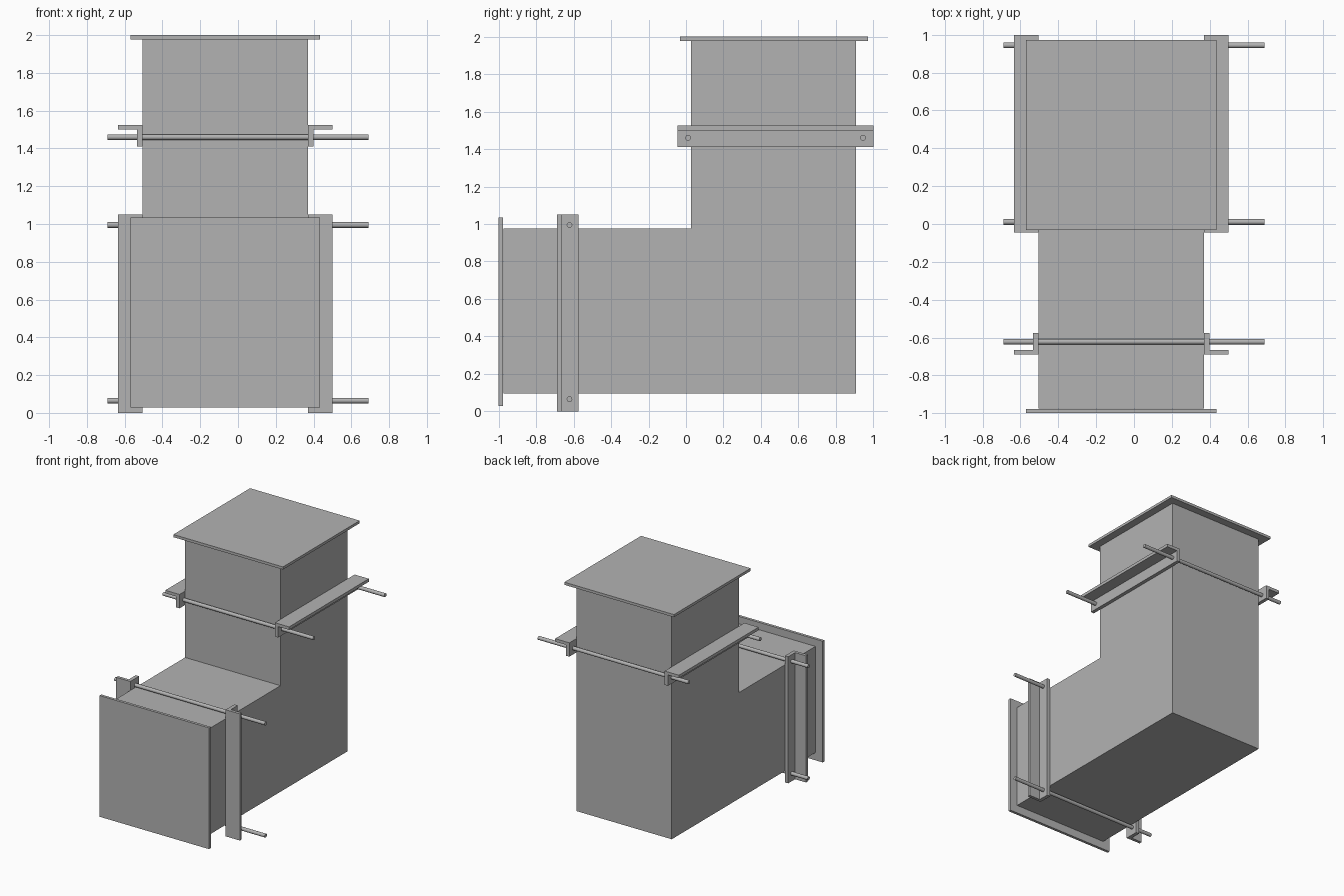
import bpy
import bmesh
from math import radians
from mathutils import Matrix, Vector

cube = bpy.data.objects.get("Cube")
if cube:
    bpy.data.objects.remove(cube, do_unlink=True)

# Single sheet metal colour
metal = bpy.data.materials.new("grey_metal")
metal.use_nodes = True
metal.diffuse_color = (0.45, 0.45, 0.45, 1)
metal.node_tree.nodes["Principled BSDF"].inputs["Base Color"].default_value = metal.diffuse_color

MID = -0.0675            # duct centre line in x
HALF = 0.4375            # half the duct width
FLANGE = 0.5025          # half the flange width
LEG = 0.03               # thickness of the angle bar leg on the duct
ROD_END = 0.69


def finish(name, bm):
    bmesh.ops.recalc_face_normals(bm, faces=bm.faces)
    mesh = bpy.data.meshes.new(name)
    bm.to_mesh(mesh)
    bm.free()
    mesh.materials.append(metal)
    obj = bpy.data.objects.new(name, mesh)
    bpy.context.collection.objects.link(obj)
    return obj


def prism(name, points, direction):
    """Extrude a closed outline along a direction."""
    bm = bmesh.new()
    face = bm.faces.new([bm.verts.new(p) for p in points])
    result = bmesh.ops.extrude_face_region(bm, geom=[face], use_keep_orig=True)
    verts = [v for v in result["geom"] if isinstance(v, bmesh.types.BMVert)]
    bmesh.ops.translate(bm, verts=verts, vec=Vector(direction))
    return finish(name, bm)


def rod(name, y, z):
    bm = bmesh.new()
    turn = Matrix.Translation((0, y, z)) @ Matrix.Rotation(radians(90), 4, "Y")
    bmesh.ops.create_cone(bm, cap_ends=True, segments=24, radius1=0.015,
                          radius2=0.015, depth=2 * ROD_END, matrix=turn)
    obj = finish(name, bm)
    bpy.ops.object.select_all(action="DESELECT")
    obj.select_set(True)
    bpy.context.view_layer.objects.active = obj
    bpy.ops.object.shade_smooth_by_angle(angle=radians(35))


# Elbow duct
elbow = [(-0.975, 0.095), (0.908, 0.095), (0.908, 1.98),
         (0.028, 1.98), (0.028, 0.975), (-0.975, 0.975)]
prism("elbow_duct", [(MID - HALF, y, z) for y, z in elbow], (2 * HALF, 0, 0))

# End flanges
corners = [(-1, -1), (1, -1), (1, 1), (-1, 1)]
prism("front_flange", [(MID + FLANGE * a, -1, 0.532 + FLANGE * b) for a, b in corners],
      (0, 0.023, 0))
prism("top_flange", [(MID + FLANGE * a, 0.47 + FLANGE * b, 1.978) for a, b in corners],
      (0, 0, 0.022))

# Angle bars on both sides: outline is (distance from duct, distance from outer face)
angle = [(0, 0), (0.13, 0), (0.13, 0.025), (LEG, 0.025), (LEG, 0.115), (0, 0.115)]
for side, sign in (("left", 1), ("right", -1)):
    wall = MID + sign * HALF
    prism("upper_angle_bar_" + side,
          [(wall + sign * u, -0.045, 1.525 - v) for u, v in angle], (0, 1.045, 0))
    prism("front_angle_bar_" + side,
          [(wall + sign * u, -0.69 + v, 0) for u, v in angle], (0, 0, 1.05))

# Clamping rods
rod("upper_rod_front", 0.011, 1.46)
rod("upper_rod_back", 0.945, 1.46)
rod("front_rod_top", -0.622, 0.995)
rod("front_rod_bottom", -0.622, 0.065)
